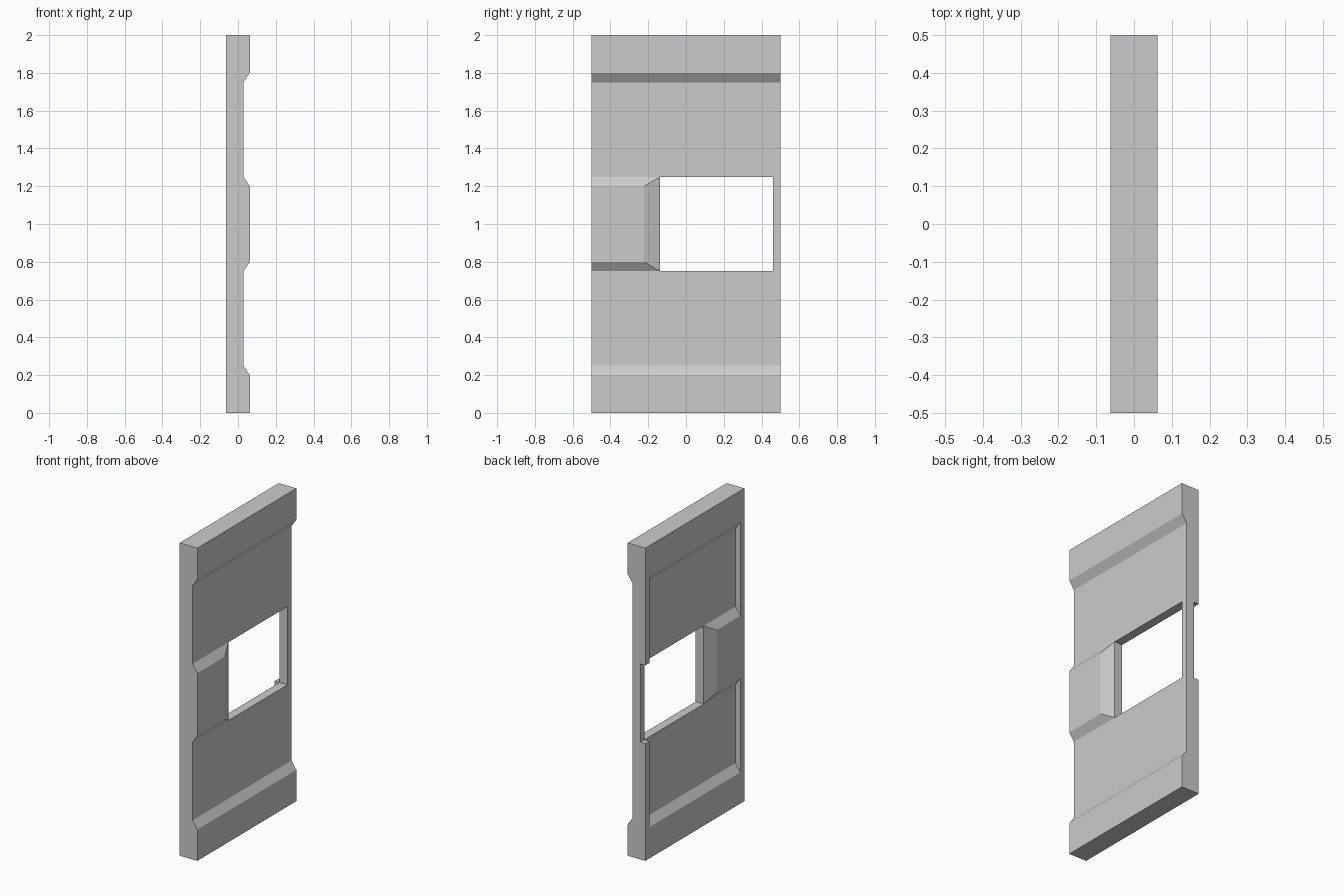
import bpy, bmesh, math
from mathutils import Vector

if "Cube" in bpy.data.objects:
    bpy.data.objects.remove(bpy.data.objects["Cube"])

T = 0.0625      # half thickness of the raised rails
P = 0.028       # half thickness of the recessed panels
HOLE = (-0.138, 0.46)   # opening along y
EDGE = 0.46             # inner edge of the back side strips


def finish(name, bm):
    bmesh.ops.recalc_face_normals(bm, faces=bm.faces)
    me = bpy.data.meshes.new(name)
    bm.to_mesh(me)
    bm.free()
    ob = bpy.data.objects.new(name, me)
    bpy.context.collection.objects.link(ob)
    return ob


def extrude_y(name, profile, y0, y1):
    """Extrude an (x, z) outline along y."""
    bm = bmesh.new()
    face = bm.faces.new([bm.verts.new((x, y0, z)) for x, z in profile])
    out = bmesh.ops.extrude_face_region(bm, geom=[face])
    moved = [g for g in out["geom"] if isinstance(g, bmesh.types.BMVert)]
    bmesh.ops.translate(bm, verts=moved, vec=(0, y1 - y0, 0))
    return finish(name, bm)


def flip(profile):
    """Mirror an outline about mid height, z = 1."""
    return [(x, 2 - z) for x, z in profile]


# Lower and upper halves: thick rail tapering into a thin panel
half = [(-T, 0), (T, 0), (T, 0.2), (P, 0.25), (P, 0.75),
        (-P, 0.75), (-P, 0.25), (-T, 0.2)]
extrude_y("lower_panel", half, -0.5, 0.5)
extrude_y("upper_panel", flip(half), -0.5, 0.5)

# Narrow post closing the opening
extrude_y("opening_post", [(-P, 0.75), (P, 0.75), (P, 1.25), (-P, 1.25)], HOLE[1], 0.5)

# Middle rail block, chamfered above, below and toward the opening
bm = bmesh.new()
for sx in (-1, 1):
    for sz in (-1, 1):
        for y in (-0.5, HOLE[0]):
            bm.verts.new((sx * P, y, 1 + sz * 0.25))
        for y in (-0.5, -0.222):
            bm.verts.new((sx * T, y, 1 + sz * 0.2))
bmesh.ops.convex_hull(bm, input=bm.verts)
bmesh.ops.dissolve_limit(bm, angle_limit=math.radians(1), verts=bm.verts, edges=bm.edges)
finish("middle_rail", bm)

# Thin strips that close the recess ends on the back face
near = [(-T, 0.2), (-P, 0.25), (-P, 0.75), (-T, 0.8)]
far = [(-T, 0.2), (-P, 0.25), (-P, 0.75), (-T, 0.75)]
for label, turn in (("lower", list), ("upper", flip)):
    extrude_y(label + "_near_strip", turn(near), -0.5, -EDGE)
    extrude_y(label + "_far_strip", turn(far), EDGE, 0.5)
